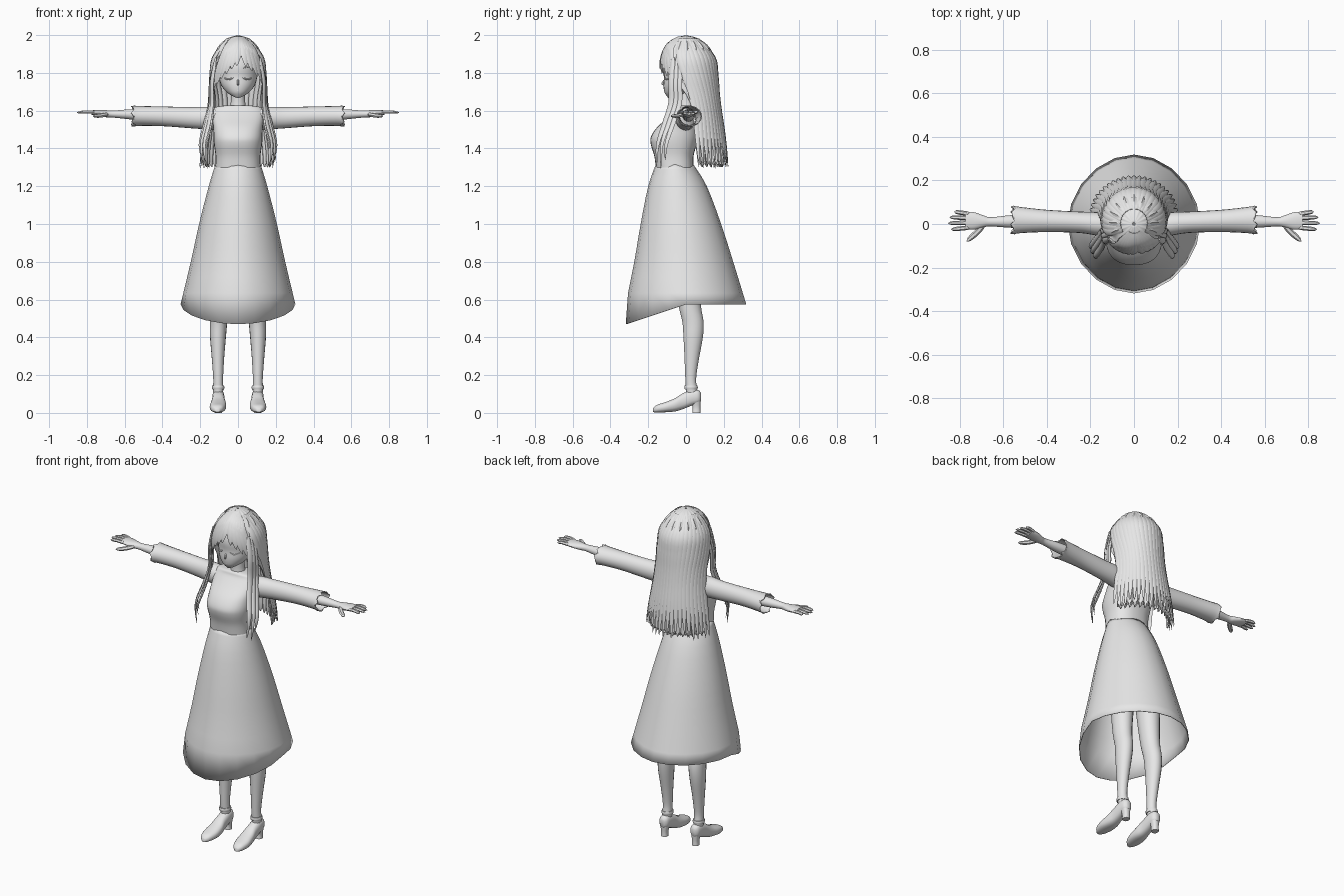
import bpy, bmesh, math, random
from mathutils import Vector

random.seed(4)
if "Cube" in bpy.data.objects:
    bpy.data.objects.remove(bpy.data.objects["Cube"])

clay = bpy.data.materials.new("light_grey")
clay.use_nodes = True
GREY = (0.8, 0.8, 0.8, 1)
clay.diffuse_color = GREY
clay.node_tree.nodes["Principled BSDF"].inputs["Base Color"].default_value = GREY


def finish(name, bm, mirror=False, thick=0, angle=45):
    bmesh.ops.recalc_face_normals(bm, faces=bm.faces)
    me = bpy.data.meshes.new(name)
    bm.to_mesh(me)
    bm.free()
    me.materials.append(clay)
    me.shade_smooth()
    me.set_sharp_from_angle(angle=math.radians(angle))
    ob = bpy.data.objects.new(name, me)
    bpy.context.collection.objects.link(ob)
    if thick:
        mod = ob.modifiers.new("thickness", "SOLIDIFY")
        mod.thickness = thick
    if mirror:
        ob.modifiers.new("mirror", "MIRROR")
    return ob


def spline(rows, steps=4):
    """Smooth curve through rows of numbers."""
    out = []
    for i in range(len(rows) - 1):
        a, b, c, d = (rows[max(0, min(len(rows) - 1, i + k))] for k in (-1, 0, 1, 2))
        for s in range(steps):
            t = s / steps
            out.append(tuple(q + t / 2 * (r - p + t * (2*p - 5*q + 4*r - s4 + t * (3*(q - r) + s4 - p)))
                             for p, q, r, s4 in zip(a, b, c, d)))
    return out + [tuple(rows[-1])]


def skin(bm, rings, closed=True, caps=True):
    rows = [[bm.verts.new(p) for p in ring] for ring in rings]
    n = len(rows[0])
    for r0, r1 in zip(rows, rows[1:]):
        for j in range(n if closed else n - 1):
            k = (j + 1) % n
            bm.faces.new((r0[j], r0[k], r1[k], r1[j]))
    if caps:
        bm.faces.new(rows[0])
        bm.faces.new(rows[-1])


def loft(bm, axis, rows, n=20, power=2, caps=True, steps=4, edge=None):
    """Rows: position on axis, two centre coordinates, two radii."""
    rings = []
    for pos, c1, c2, r1, r2 in spline(rows, steps):
        ring = []
        for j in range(n):
            a = math.tau * j / n
            u, v = (math.copysign(abs(f(a)) ** (2 / power), f(a)) for f in (math.cos, math.sin))
            p = [c1 + r1 * u, c2 + r2 * v]
            p.insert("XYZ".index(axis), pos)
            ring.append(Vector(p))
        rings.append(ring)
    if edge:
        for j, p in enumerate(rings[-1]):
            edge(j, p)
    skin(bm, rings, caps=caps)


def strand(bm, pts, width, thick, normal=None, blunt=4):
    pts = [Vector(p) for p in spline(pts, 4)]
    rings = []
    for i, p in enumerate(pts):
        f = i / (len(pts) - 1)
        tan = pts[min(i + 1, len(pts) - 1)] - pts[max(i - 1, 0)]
        nrm = normal or (p - Vector((0, 0.01, min(p.z, 1.82)))).normalized()
        side = tan.cross(nrm).normalized()
        s = min(1, f * 5 + 0.4) * (1 - f ** blunt) + 0.04
        rings.append([p + side * math.cos(a) * width * s + nrm * math.sin(a) * thick * s
                      for a in (math.tau * k / 6 for k in range(6))])
    skin(bm, rings)


# Head and neck
bm = bmesh.new()
loft(bm, "Z", [(1.668, 0, -.088, .008, .006), (1.68, 0, -.07, .034, .034), (1.7, 0, -.045, .062, .07),
               (1.735, 0, -.022, .089, .097), (1.78, 0, -.008, .102, .108), (1.83, 0, 0, .107, .12),
               (1.88, 0, .01, .105, .118), (1.93, 0, .01, .08, .09), (1.97, 0, .01, .03, .035)], 28)
finish("head", bm)
bm = bmesh.new()
loft(bm, "Z", [(1.58, 0, 0, .06, .05), (1.63, 0, 0, .04, .04), (1.72, 0, -.005, .035, .037)])
finish("neck", bm)

# Face features
bm = bmesh.new()
strand(bm, [(0, -.112, 1.765), (0, -.122, 1.748), (0, -.122, 1.738), (0, -.115, 1.733)], .006, .008, Vector((0, -1, 0)))
finish("nose", bm)
bm = bmesh.new()
strand(bm, [(-.018, -.108, 1.708), (0, -.114, 1.706), (.018, -.108, 1.708)], .003, .003, Vector((0, -1, 0)), 8)
finish("mouth", bm)
bm = bmesh.new()
for z, dip, w in ((1.775, -.01, .004), (1.825, .007, .003)):
    strand(bm, [(.026, -.114, z), (.05, -.106, z + dip), (.076, -.08, z)], w, .004, Vector((.4, -1, 0)), 8)
finish("eyelids_and_brows", bm, True)

# Hair: profile rows are height, centre y, half width, half depth, spread from the back
PROFILE = spline([(1.29, .035, .188, .17, 76), (1.4, .033, .182, .17, 77), (1.5, .03, .168, .165, 78),
                  (1.65, .022, .15, .153, 90), (1.75, .015, .146, .153, 112), (1.83, .01, .14, .15, 125),
                  (1.9, .01, .124, .134, 178), (1.95, .008, .097, .104, 180), (1.985, .002, .052, .056, 180),
                  (1.998, 0, .006, .006, 180)], 3)


def hair_row(z):
    for a, b in zip(PROFILE, PROFILE[1:]):
        if z <= b[0]:
            t = max(0, (z - a[0]) / (b[0] - a[0]))
            return [p + (q - p) * t for p, q in zip(a, b)]
    return PROFILE[-1]


def hair_point(deg, z, out=0.0):
    _, cy, rx, ry, _ = hair_row(z)
    a = math.radians(deg)
    return Vector(((rx + out) * math.sin(a), cy + (ry + out) * math.cos(a), z))


bm = bmesh.new()
rings = []
for row in PROFILE:
    ring = []
    for j in range(81):
        deg = row[4] * (j / 40 - 1)
        wave = -.009 * abs(math.sin(j * math.pi / 5)) * min(1, row[2] / .1)
        p = hair_point(deg, row[0], wave)
        if row is PROFILE[0]:
            p.z += .045 * abs(math.sin(j * math.pi / 5 + 1.5))
        ring.append(p)
    rings.append(ring)
skin(bm, rings, closed=False, caps=False)
finish("hair_shell", bm, thick=.006)

bm = bmesh.new()
for i in range(23):
    deg = -80 + i * 160 / 22
    end = 1.29 + random.random() * .05
    pts = []
    for k in range(8):
        f = k / 7
        z = 1.98 + (end - 1.98) * f
        pts.append(hair_point(deg * (1.5 - .5 * min(1, f * 2)), z, .001 + .018 * f ** 4))
    strand(bm, pts, .02, .007, blunt=5)
finish("back_hair_strands", bm)

bm = bmesh.new()
for deg in (-68, -56, -44, -32, -20, -9, 12, 25, 38, 52, 66):
    end = 1.845 - .14 * (abs(deg) / 66) ** 1.4
    pts = []
    for k in range(6):
        f = k / 5
        pts.append(hair_point(180 - 6 - deg * (.45 + .55 * f), 1.99 + (end - 1.99) * f, .002))
    strand(bm, pts, .021, .006)
finish("fringe", bm)

bm = bmesh.new()
for dx, dy, end, w in ((0, 0, 1.31, .016), (.014, .022, 1.29, .014), (-.012, .008, 1.4, .01), (.022, .045, 1.34, .014)):
    strand(bm, [(.118, -.07 + dy, 1.88), (.138 + dx / 3, -.08 + dy, 1.75), (.138 + dx / 2, -.08 + dy, 1.64),
                (.155 + dx, -.115 + dy, 1.53), (.18 + dx, -.15 + dy, 1.42), (.168 + dx, -.155 + dy, end)], w, .007, blunt=5)
finish("front_locks", bm, True)

# Dress
bm = bmesh.new()
loft(bm, "Z", [(1.3, 0, -.06, .12, .1), (1.36, 0, -.064, .119, .104), (1.42, 0, -.065, .127, .121),
               (1.46, 0, -.06, .13, .126), (1.51, 0, -.043, .131, .112), (1.56, 0, -.018, .138, .083),
               (1.6, 0, 0, .14, .062), (1.62, 0, 0, .115, .052), (1.628, 0, 0, .06, .045)], 28, 2.4)
finish("bodice", bm)


def hem(j, p):
    p.z -= .33 * max(0, -p.y)


bm = bmesh.new()
loft(bm, "Z", [(1.315, 0, -.06, .12, .1), (1.2, 0, -.045, .155, .155), (1, 0, -.027, .206, .213),
               (.8, 0, -.012, .25, .262), (.575, 0, 0, .304, .319)], 20, 1.9, False, 3, hem)
finish("skirt", bm, thick=.004)


def cuff(j, p):
    p.x += .012 * math.sin(j * 2.3)


bm = bmesh.new()
loft(bm, "X", [(.08, -.005, 1.55, .05, .06), (.16, 0, 1.56, .054, .06), (.25, .008, 1.563, .049, .056),
               (.4, .014, 1.57, .051, .052), (.52, .018, 1.572, .06, .053), (.555, .018, 1.571, .066, .056)],
     20, 2, False, 4, cuff)
finish("sleeves", bm, True, .005)

# Arms and hands
bm = bmesh.new()
loft(bm, "X", [(.4, .014, 1.575, .034, .034), (.55, .012, 1.58, .03, .028), (.655, .01, 1.582, .021, .019),
               (.69, .012, 1.583, .027, .019), (.735, .014, 1.587, .04, .016), (.775, .016, 1.59, .039, .012)], 16)
finish("arms", bm, True)
bm = bmesh.new()
up = Vector((0, 0, 1))
for y, tip in ((-.016, .84), (.006, .855), (.027, .848), (.047, .825)):
    fan = y + (y - .014) * .3
    strand(bm, [(.755, y, 1.589), (.795, (y + fan) / 2, 1.594), (tip, fan, 1.59)], .01, .009, up, 8)
strand(bm, [(.69, .0, 1.582), (.715, -.032, 1.576), (.74, -.055, 1.572), (.768, -.08, 1.572)], .013, .011, up, 8)
finish("fingers", bm, True)

# Legs and shoes
bm = bmesh.new()
loft(bm, "Z", [(.95, .085, .01, .075, .085), (.72, .094, .012, .06, .068), (.57, .1, .02, .05, .06),
               (.48, .103, .037, .046, .057), (.4, .106, .038, .042, .052), (.28, .106, .03, .032, .038),
               (.18, .105, .025, .026, .029), (.12, .105, .03, .027, .03), (.07, .105, .03, .02, .025)], 18)
finish("legs", bm, True)
bm = bmesh.new()
loft(bm, "Y", [(-.175, .11, .014, .012, .01), (-.155, .109, .022, .031, .02), (-.11, .107, .03, .043, .027),
               (-.06, .104, .042, .041, .035), (-.02, .104, .06, .034, .042), (.03, .104, .08, .032, .042),
               (.065, .104, .085, .028, .036), (.08, .104, .083, .014, .022)], 18, 2.5)
loft(bm, "Z", [(0, .104, .055, .02, .022), (.03, .104, .055, .019, .021), (.07, .104, .05, .027, .028)], 14, 2.5)
finish("heeled_shoes", bm, True)
bm = bmesh.new()
loft(bm, "Z", [(.125, .105, .027, .031, .034), (.135, .105, .027, .033, .036), (.145, .105, .027, .031, .034)], 18)
finish("ankle_straps", bm, True)
